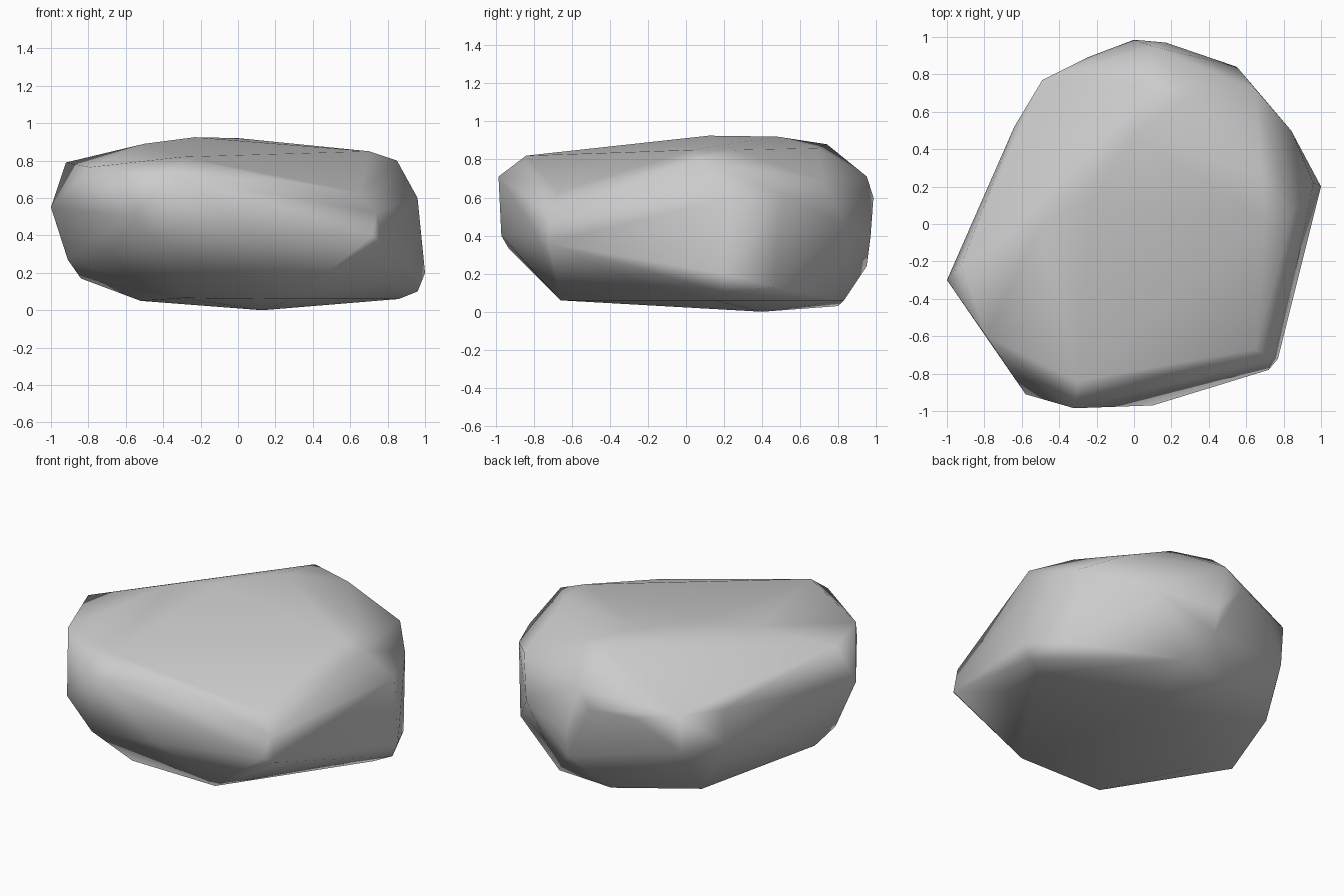
import bpy, bmesh

# Rock corners, level by level, wrapped in a faceted skin
underside = [(.86, .15, .06), (.77, -.23, .15), (.30, -.66, .06), (-.29, -.66, .065),
             (-.52, -.10, .05), (-.52, .58, .07), (-.03, .80, .03),
             (.13, .40, 0), (.32, .83, .06)]
lower_belt = [(1, .20, .20), (.96, .20, .10), (-.84, -.11, .17),
              (-.91, -.22, .27), (-.39, -.93, .33), (.18, .95, .24), (.85, .47, .13)]
middle_belt = [(.77, -.72, .36), (.72, -.78, .40), (.10, -.97, .40), (-.58, -.91, .50),
               (-1, -.30, .55), (-.87, -.02, .58), (-.64, .52, .37), (-.49, .75, .36),
               (-.49, .77, .60), (-.25, .89, .57), (.17, .97, .40), (.55, .84, .45)]
upper_belt = [(.96, .22, .60), (.74, -.72, .52), (.65, -.67, .63),
              (.20, -.80, .70), (-.32, -.985, .71), (0, .985, .60), (.10, .95, .71),
              (.65, .72, .69), (.84, .50, .62), (-.79, -.60, .765), (-.64, .52, .59)]
crown = [(.85, .06, .80), (.70, .03, .85), (.68, .26, .85), (-.30, -.84, .82),
         (-.92, -.21, .79), (-.50, 0, .89),
         (-.23, .12, .925), (0, .48, .92), (.03, .74, .88), (.30, .69, .86)]

bm = bmesh.new()
for co in underside + lower_belt + middle_belt + upper_belt + crown:
    bm.verts.new(co)
bmesh.ops.convex_hull(bm, input=bm.verts[:])
loose = [v for v in bm.verts if not v.link_faces]
bmesh.ops.delete(bm, geom=loose, context='VERTS')
bmesh.ops.recalc_face_normals(bm, faces=bm.faces[:])

mesh = bpy.data.meshes.new("rock")
bm.to_mesh(mesh)
bm.free()
rock = bpy.data.objects.new("rock", mesh)
bpy.context.collection.objects.link(rock)

# Soft weathered shading that keeps the large facets flat
for poly in mesh.polygons:
    poly.use_smooth = True
soften = rock.modifiers.new("soft_edges", 'WEIGHTED_NORMAL')
soften.weight = 50
